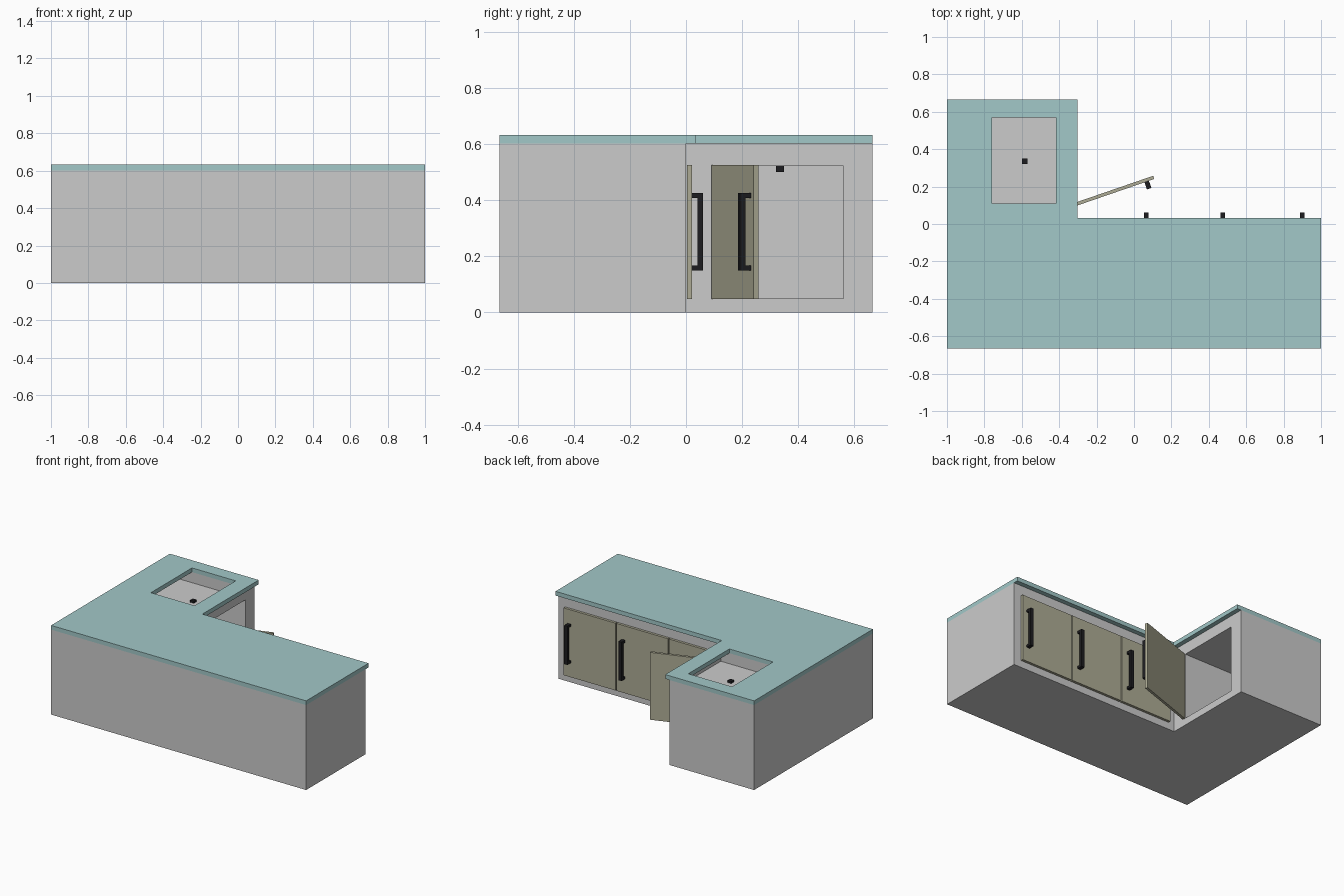
import bpy, bmesh, math
from mathutils import Matrix, Vector

if "Cube" in bpy.data.objects:
    bpy.data.objects.remove(bpy.data.objects["Cube"])


def material(name, rgb):
    m = bpy.data.materials.new(name)
    m.diffuse_color = (*rgb, 1)
    m.use_nodes = True
    m.node_tree.nodes["Principled BSDF"].inputs["Base Color"].default_value = m.diffuse_color
    return m


TEAL = material("counter_teal", (0.36, 0.58, 0.58))
BEIGE = material("door_beige", (0.42, 0.41, 0.30))
BLACK = material("black_metal", (0.012, 0.012, 0.014))


def finish(name, bm, mat=None):
    bmesh.ops.recalc_face_normals(bm, faces=bm.faces)
    mesh = bpy.data.meshes.new(name)
    bm.to_mesh(mesh)
    bm.free()
    ob = bpy.data.objects.new(name, mesh)
    bpy.context.collection.objects.link(ob)
    if mat:
        mesh.materials.append(mat)
    return ob


def boxes(name, specs, mat=None):
    """One object from boxes given as (low corner, high corner)."""
    bm = bmesh.new()
    for lo, hi in specs:
        lo, hi = Vector(lo), Vector(hi)
        mtx = Matrix.Translation((lo + hi) / 2) @ Matrix.Diagonal((*(hi - lo), 1))
        bmesh.ops.create_cube(bm, size=1, matrix=mtx)
    return finish(name, bm, mat)


def l_prism(name, ix, iy, z0, z1, mat=None):
    """L-shaped slab with its inner corner at (ix, iy)."""
    pts = [(-1, -.665), (1, -.665), (1, iy), (ix, iy), (ix, .665), (-1, .665)]
    bm = bmesh.new()
    face = bm.faces.new([bm.verts.new((x, y, z0)) for x, y in pts])
    ext = bmesh.ops.extrude_face_region(bm, geom=[face])["geom"]
    top = [v for v in ext if isinstance(v, bmesh.types.BMVert)]
    bmesh.ops.translate(bm, verts=top, vec=(0, 0, z1 - z0))
    return finish(name, bm, mat)


def cut(target, lo, hi):
    cutter = boxes("cutter", [(lo, hi)])
    cutter.hide_render = True
    mod = target.modifiers.new("cut", 'BOOLEAN')
    mod.operation = 'DIFFERENCE'
    mod.solver = 'EXACT'
    mod.object = cutter
    bpy.context.view_layer.objects.active = target
    bpy.ops.object.modifier_apply(modifier=mod.name)
    bpy.data.objects.remove(cutter)


# Cabinet body with a side cupboard and the sink basin above it
body = l_prism("cabinet_body", -.335, 0, 0, .602)
cut(body, (-.95, .11, .05), (-.2, .562, .522))
cut(body, (-.95, .11, .527), (-.35, .57, .7))

# Countertop with sink hole
counter = l_prism("countertop", -.303, .033, .602, .632, TEAL)
cut(counter, (-.76, .11, .5), (-.417, .57, .7))

# Sink drain, reaching through the basin floor
boxes("sink_drain", [((-.60, .32, .50), (-.57, .35, .542))], BLACK)


def door(name, width, handle_at, mtx):
    """Door in local x (width), local +y is the outside, with a bar handle."""
    panel = boxes(name, [((0, 0, .048), (width, .018, .525))], BEIGE)
    a, b = handle_at - .0125, handle_at + .0125
    handle = boxes(name + "_handle", [
        ((a, .038, .15), (b, .058, .425)),
        ((a, .018, .15), (b, .038, .167)),
        ((a, .018, .408), (b, .038, .425))], BLACK)
    for ob in (panel, handle):
        ob.data.transform(mtx)


# Three closed doors along the inner side
for i, (x0, x1, hx) in enumerate([(.54, .945, .90), (.127, .532, .475), (-.285, .119, .065)]):
    door(f"door_{i + 1}", x1 - x0, hx - x0, Matrix.Translation((x0, .003, 0)))

# Open door hinged on the short leg; mirrored so its outside faces the front
door("open_door", .463, .42,
     Matrix.Translation((-.335, .107, 0)) @ Matrix.Rotation(math.radians(19), 4, 'Z')
     @ Matrix.Diagonal((1, -1, 1, 1)))
for name in ("open_door", "open_door_handle"):
    bpy.data.objects[name].data.flip_normals()
